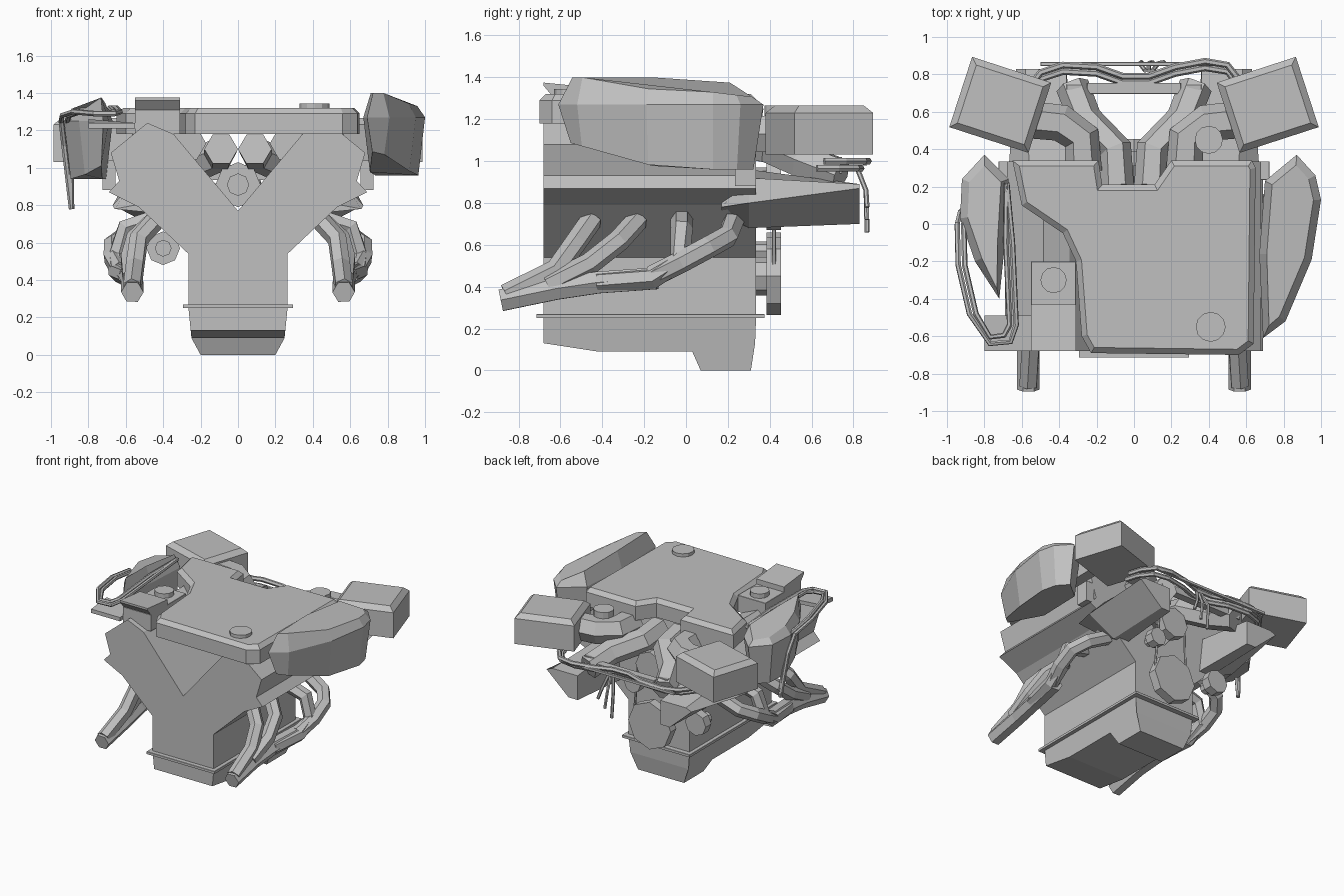
import bpy, bmesh
from math import radians
from mathutils import Matrix, Vector

cube = bpy.data.objects.get("Cube")
if cube:
    bpy.data.objects.remove(cube)

grey = bpy.data.materials.new("plain_grey")
grey.use_nodes = True
COLOUR = (0.53, 0.53, 0.53, 1)
grey.diffuse_color = COLOUR
grey.node_tree.nodes["Principled BSDF"].inputs["Base Color"].default_value = COLOUR


def add(name, data):
    ob = bpy.data.objects.new(name, data)
    bpy.context.collection.objects.link(ob)
    data.materials.append(grey)
    return ob


def loft(name, rings):
    """Join rings of equal length into a closed solid."""
    bm = bmesh.new()
    rows = [[bm.verts.new(p) for p in ring] for ring in rings]
    n = len(rows[0])
    for a, b in zip(rows, rows[1:]):
        for i in range(n):
            j = (i + 1) % n
            bm.faces.new((a[i], a[j], b[j], b[i]))
    bm.faces.new(rows[0])
    bm.faces.new(rows[-1])
    bmesh.ops.recalc_face_normals(bm, faces=bm.faces)
    me = bpy.data.meshes.new(name)
    bm.to_mesh(me)
    bm.free()
    return add(name, me)


def inset(outline, d):
    """Move a plan outline inwards by d."""
    pts = [Vector(p) for p in outline]
    n = len(pts)
    area = sum(pts[i].x * pts[(i + 1) % n].y - pts[(i + 1) % n].x * pts[i].y for i in range(n))
    side = 1 if area > 0 else -1
    out = []
    for i in range(n):
        e1, e2 = (pts[i] - pts[i - 1]).normalized(), (pts[(i + 1) % n] - pts[i]).normalized()
        m = Vector((-e1.y - e2.y, e1.x + e2.x)) * side
        out.append(pts[i] + m * d / max(0.5, 1 + e1.dot(e2)))
    return out


def slab(name, outline, low, high, chamfer):
    """Plan outline raised from low to high with a chamfered top edge."""
    def at(o, z):
        return [(p[0], p[1], z) for p in o]
    return loft(name, [at(outline, low), at(outline, high - chamfer),
                       at(inset(outline, chamfer), high)])


def box(name, centre, size, turn=0, chamfer=0.002):
    x, y = size[0] / 2, size[1] / 2
    ob = slab(name, [(-x, -y), (x, -y), (x, y), (-x, y)], -size[2] / 2, size[2] / 2, chamfer)
    ob.data.transform(Matrix.Translation(centre) @ Matrix.Rotation(radians(turn), 4, "Z"))


def drum(name, centre, radius, depth, axis="Z", sides=8):
    bm = bmesh.new()
    bmesh.ops.create_cone(bm, cap_ends=True, segments=sides, radius1=radius,
                          radius2=radius, depth=depth)
    turn = Matrix.Rotation(radians(90), 4, "X") if axis == "Y" else Matrix.Identity(4)
    bm.transform(Matrix.Translation(centre) @ turn)
    me = bpy.data.meshes.new(name)
    bm.to_mesh(me)
    bm.free()
    add(name, me)


def tube(name, path, radius, side=1, closed=False):
    """Six-sided pipe along a path."""
    cu = bpy.data.curves.new(name, "CURVE")
    cu.dimensions = "3D"
    cu.bevel_depth, cu.bevel_resolution, cu.use_fill_caps = radius, 1, True
    sp = cu.splines.new("POLY")
    sp.points.add(len(path) - 1)
    for pt, (x, y, z) in zip(sp.points, path):
        pt.co = (x * side, y, z, 1)
    sp.use_cyclic_u = closed
    sp.use_smooth = False
    add(name, cu)


# V-shaped engine block with both heads
half = [(.265, .26), (.265, .54), (.53, .79), (.69, .87), (.635, .93), (.68, 1.08),
        (.485, 1.24), (.345, 1.18)]
section = half + [(0, .77)] + [(-x, z) for x, z in reversed(half)]
loft("engine_block", [[(x, y, z) for x, z in section] for y in (-.68, .335)])

# Oil pan and flange
box("pan_flange", (0, -.17, .26), (.59, 1.09, .02))
pan = [(-.68, .26), (-.68, .13), (-.42, .09), (.03, .09), (.07, 0), (.31, 0), (.33, .13),
       (.335, .26)]
loft("oil_pan", [[(s * (.2 if z < .05 else .24 + .1 * z), y, z) for y, z in pan]
                 for s in (-1, 1)])

# Top cover, notched at the back and cut away at the front corner
cover = [(-.19, .34), (-.17, .21), (.11, .21), (.2, .34), (.63, .34), (.65, .3), (.64, -.64),
         (.56, -.7), (-.23, -.69), (-.28, -.6), (-.31, -.2), (-.38, -.05), (-.6, .1), (-.65, .34)]
slab("top_cover", cover, 1.18, 1.32, .03)
drum("cover_cap", (.41, -.55, 1.325), .08, .04, sides=12)

# Reservoir beside the cover, with a raised wedge in front
box("reservoir", (-.43, -.42, 1.245), (.24, .44, .13))
wedge = [(-.68, 1.375), (-.68, 1.36), (-.63, 1.30), (-.43, 1.30), (-.43, 1.35)]
loft("reservoir_wedge", [[(x, y, z) for y, z in wedge] for x in (-.55, -.31)])
drum("reservoir_cap", (-.43, -.3, 1.32), .07, .05, sides=12)
loft("corner_bracket", [[(-.8, -.68, z), (-.55, -.68, z), (-.55, -.49, z), (-.8, -.49, z + .02)]
                        for z in (1.21, 1.24)])


# Side pods: skirt, shoulder and a sloping roof
def pod(name, outline, floor, shoulder, top):
    cx = sum(p[0] for p in outline) / len(outline)
    roof = inset(outline, .04)
    lift = [.035 if abs(p[0]) < abs(cx) else -.02 for p in outline]
    low = inset(outline, .035)
    loft(name, [[(p[0], p[1], floor + max(0, -.1 - p[1]) * .28) for p in low],
                [(p[0], p[1], shoulder) for p in outline],
                [(p[0], p[1], top + d - max(0, p[1]) * .12) for p, d in zip(roof, lift)]])


pod("left_pod", [(.70, .23), (.87, .37), (.97, .26), (1.0, .13), (.95, -.19), (.81, -.52),
                 (.69, -.61), (.67, -.16)], .96, 1.27, 1.365)
pod("right_pod", [(-.67, .24), (-.80, .37), (-.92, .24), (-.93, .03), (-.85, -.2), (-.72, -.40),
                  (-.69, -.1)], .94, 1.25, 1.34)

for s, label in ((1, "left"), (-1, "right")):
    # Air filter boxes and their ducts
    box(label + "_air_box", (s * .715, .637, 1.148), (.445, .395, .235), s * 18, .035)
    tube(label + "_air_duct", [(.27, .28, 1.13), (.28, .46, 1.13), (.39, .54, 1.13),
                               (.58, .56, 1.13)], .1, s)
    tube(label + "_intake_pipe", [(.09, .2, 1.1), (.1, .4, 1.07), (.26, .56, 1.0),
                                  (.33, .74, .93)], .09, s)
    # Rear head housings, keel-shaped in section
    front = [(.38, .75), (.46, .76), (.66, .78), (.5, .81), (.38, .82)]
    mid = [(.33, .68), (.44, .68), (.67, .80), (.56, .92), (.36, .96)]
    rear = [(.36, .70), (.44, .70), (.63, .87), (.58, .89), (.36, .89)]
    loft(label + "_rear_housing", [[(s * x, y, z) for x, z in ring]
                                   for ring, y in ((front, .17), (mid, .3), (rear, .83))])
    box(label + "_head_lug", (s * .69, .285, .96), (.07, .1, .16))
    box(label + "_clip", (s * .32, .73, .98), (.08, .03, .08))
    # Exhaust header with four runners
    runners = [
        [(.44, -.45, .72), (.53, -.52, .62), (.55, -.62, .48), (.565, -.86, .36)],
        [(.44, -.23, .72), (.55, -.32, .62), (.58, -.46, .51), (.57, -.66, .41)],
        [(.44, -.02, .73), (.60, -.02, .68), (.65, -.03, .52), (.64, -.16, .44), (.59, -.42, .42)],
        [(.44, .23, .72), (.60, .2, .64), (.67, .11, .59), (.67, -.02, .52), (.63, -.16, .45)],
    ]
    for i, path in enumerate(runners):
        tube(f"{label}_exhaust_runner_{i + 1}", path, .053, s)
    tube(label + "_exhaust_collector", [(.62, -.14, .44), (.58, -.42, .42), (.565, -.62, .39),
                                        (.565, -.885, .335)], .06, s)

drum("duct_cap", (.4, .45, 1.24), .075, .05, sides=12)
box("rear_crossbar", (0, .725, .96), (.5, .06, .05))
box("rear_rail", (0, .855, .99), (1.0, .02, .02))

# Accessory pulleys on their shafts, and the belt
for name, x, z, r in (("crank_pulley", 0, .45, .185), ("alternator", -.4, .57, .09),
                      ("water_pump", 0, .91, .12), ("idler", .15, .74, .07)):
    drum(name, (x, .42, z), r, .07, "Y")
    drum(name + "_shaft", (x, .36, z), r * .5, .1, "Y")
tube("long_belt", [(-.13, .42, .45), (-.12, .42, .91), (.12, .42, .91), (.16, .42, .45),
                   (0, .42, .28)], .01, closed=True)

# Hoses across the back
hose_plan = [(-.6, .68), (-.5, .81), (-.38, .85), (-.2, .84), (-.06, .79), (.08, .79),
             (.22, .84), (.38, .87), (.5, .85), (.57, .76), (.6, .66)]
for k in range(2):
    tube(f"rear_hose_{k + 1}", [(x, y - k * .035, 1 - k * .035) for x, y in hose_plan], .018)
for k in range(3):
    tube(f"cable_end_{k + 1}", [(.06 + k * .02, .82, .96), (.03 + k * .05, .86, .86),
                                (.04 + k * .06, .865, .66 + k * .06)], .012)

# Hoses looping round the right pod
for k in range(2):
    d = k * .035
    tube(f"side_hose_{k + 1}", [(-.89, .1, .78), (-.93 + d, .06, 1.12), (-.945 + d, 0, 1.25),
         (-.94 + d, -.22, 1.28), (-.88 + d, -.48, 1.3), (-.77, -.64 + d, 1.29),
         (-.66 - d, -.63 + d, 1.29), (-.63 - d, -.54, 1.3), (-.65 - d, -.1, 1.32),
         (-.68, .22, 1.32)], .015)
